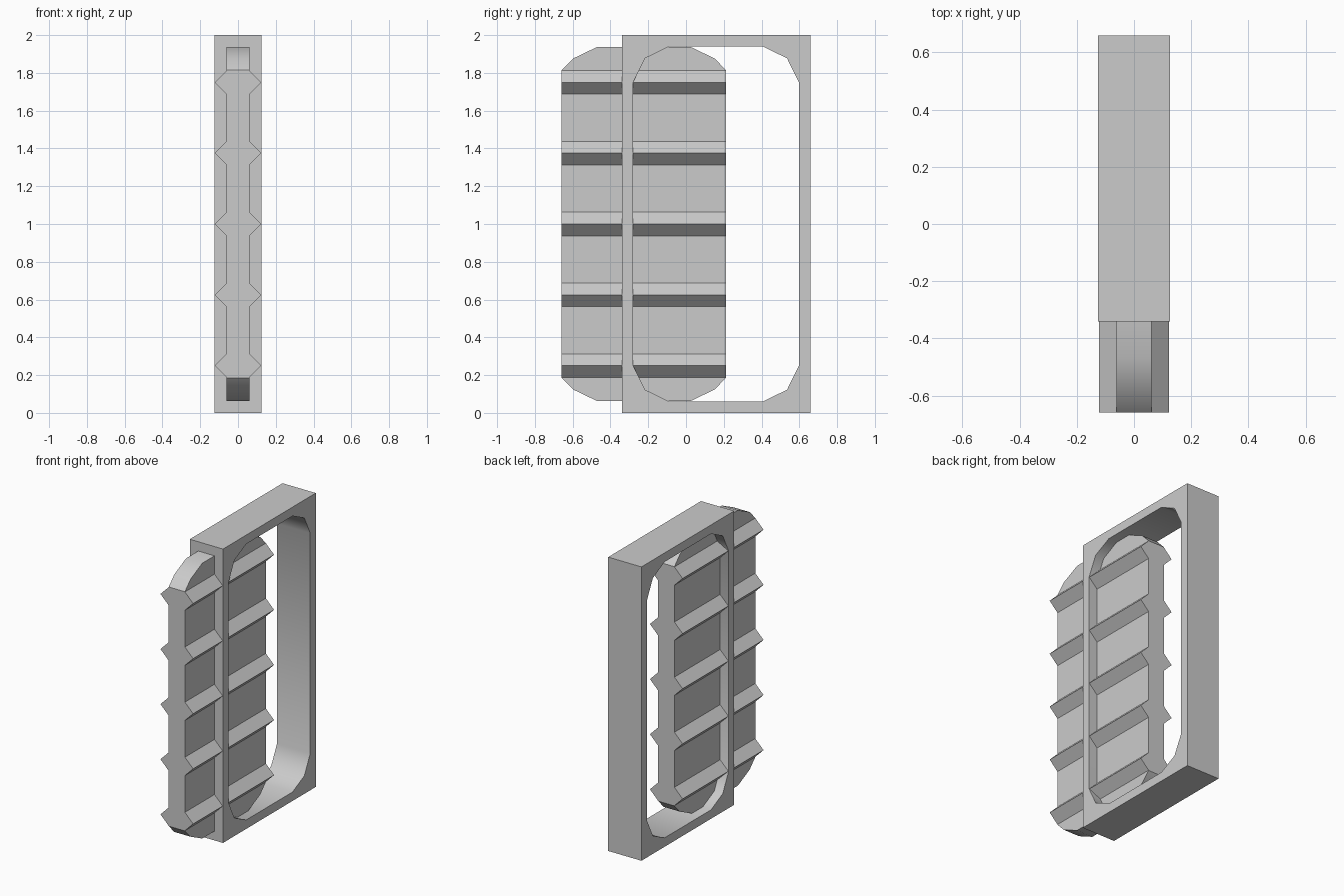
import bpy, bmesh, math
from mathutils import Vector

if "Cube" in bpy.data.objects:
    bpy.data.objects.remove(bpy.data.objects["Cube"])


def prism(name, loops, depth, smooth=False):
    """Fill closed 3D loops (outer plus optional hole) and extrude by depth."""
    bm = bmesh.new()
    edges = []
    for loop in loops:
        vs = [bm.verts.new(p) for p in loop]
        edges += [bm.edges.new((vs[i], vs[(i + 1) % len(vs)])) for i in range(len(vs))]
    bmesh.ops.triangle_fill(bm, edges=edges, use_beauty=True)
    res = bmesh.ops.extrude_face_region(bm, geom=bm.faces[:])
    moved = [g for g in res["geom"] if isinstance(g, bmesh.types.BMVert)]
    bmesh.ops.translate(bm, verts=moved, vec=Vector(depth))
    bmesh.ops.recalc_face_normals(bm, faces=bm.faces[:])
    mesh = bpy.data.meshes.new(name)
    bm.to_mesh(mesh)
    bm.free()
    obj = bpy.data.objects.new(name, mesh)
    bpy.context.collection.objects.link(obj)
    if smooth:
        bpy.ops.object.select_all(action='DESELECT')
        obj.select_set(True)
        bpy.context.view_layer.objects.active = obj
        bpy.ops.object.shade_smooth_by_angle(angle=math.radians(40))
    return obj


def rounded(x, cy, corner):
    """Mirror one corner (offsets from centre) into a full closed loop."""
    q = corner
    pts = q + [(-y, z) for y, z in q[::-1]]
    pts += [(-y, -z) for y, z in q] + [(y, -z) for y, z in q[::-1]]
    return [(x, cy + y, 1 + z) for y, z in pts]


# Frame with a rounded opening
W = 0.125
outer = [(-W, -0.34, 0), (-W, 0.658, 0), (-W, 0.658, 2), (-W, -0.34, 2)]
opening = rounded(-W, 0.159, [(0.439, 0.75), (0.376, 0.877), (0.25, 0.939)])
prism("frame", [outer, opening], (2 * W, 0, 0), smooth=True)

# Sliding panel passing through the frame's front post
T = 0.061
panel = rounded(-T, -0.223, [(0.435, 0.814), (0.375, 0.876), (0.248, 0.937)])
prism("panel", [panel], (2 * T, 0, 0), smooth=True)

# Horizontal triangular ribs on both sides of the panel
for i in range(5):
    z = 0.25 + 0.375 * i
    for side, label in ((-1, "left"), (1, "right")):
        tri = [(side * T, -0.658, z - 0.0625), (side * 0.123, -0.658, z),
               (side * T, -0.658, z + 0.0625)]
        prism(f"rib_{label}_{i + 1}", [tri], (0, 0.87, 0))
